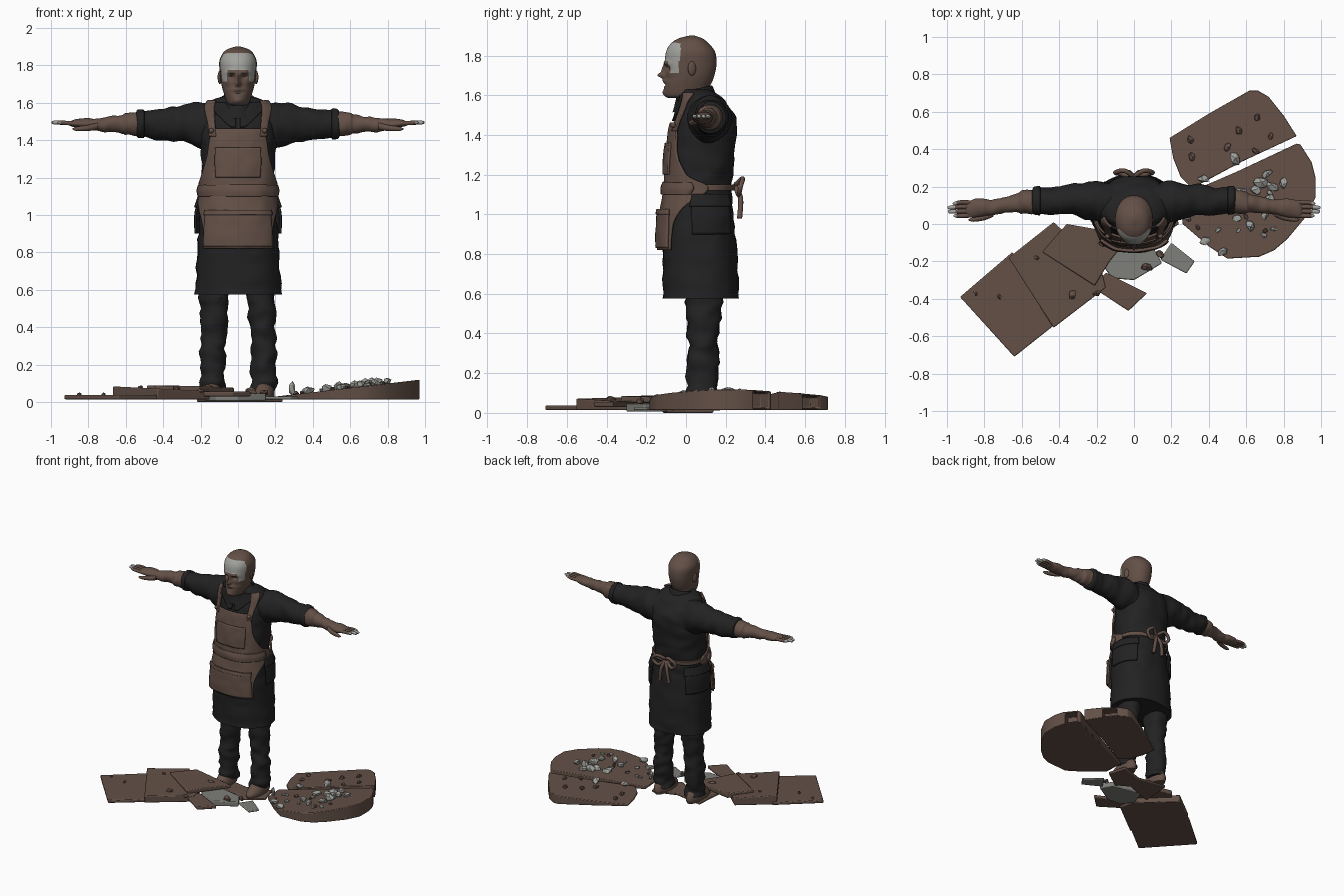
import bpy, bmesh, math, random
from mathutils import Vector, Matrix, noise

random.seed(4)
if "Cube" in bpy.data.objects:
    bpy.data.objects.remove(bpy.data.objects["Cube"])


def material(name, rgb):
    m = bpy.data.materials.new(name)
    m.use_nodes = True
    m.diffuse_color = (*rgb, 1)
    m.node_tree.nodes["Principled BSDF"].inputs["Base Color"].default_value = (*rgb, 1)
    return m


BROWN = material("warm brown", (0.125, 0.08, 0.062))
BLACK = material("cloth black", (0.016, 0.016, 0.017))
PALE = material("pale grey", (0.36, 0.36, 0.34))
PAPER = material("dull grey", (0.21, 0.21, 0.195))


def finish(name, bm, *mats, angle=50):
    bmesh.ops.recalc_face_normals(bm, faces=bm.faces)
    me = bpy.data.meshes.new(name)
    bm.to_mesh(me)
    bm.free()
    ob = bpy.data.objects.new(name, me)
    bpy.context.collection.objects.link(ob)
    for m in mats:
        me.materials.append(m)
    bpy.ops.object.select_all(action='DESELECT')
    ob.select_set(True)
    bpy.context.view_layer.objects.active = ob
    bpy.ops.object.shade_smooth_by_angle(angle=math.radians(angle))
    return ob


def spline(keys, steps=6):
    """Smooth interpolation through a list of equal-length tuples."""
    out = []
    for i in range(len(keys) - 1):
        a, b, c, d = (keys[max(0, min(len(keys) - 1, i + k))] for k in (-1, 0, 1, 2))
        for s in range(steps):
            t = s / steps
            out.append(tuple(q + t / 2 * (r - p + t * (2 * p - 5 * q + 4 * r - e + t * (3 * (q - r) + e - p)))
                             for p, q, r, e in zip(a, b, c, d)))
    return out + [keys[-1]]


def power(v, p):
    return math.copysign(abs(v) ** p, v)


def loft(name, keys, *mats, axis='z', n=32, steps=6, p=1.0, fold=0.0, freq=9, shape=None, rule=None):
    """Skin of ellipses (cx, cy, cz, radius a, radius b) along z or x."""
    bm = bmesh.new()
    rings = []
    for cx, cy, cz, ra, rb in spline(keys, steps):
        ring = []
        for k in range(n):
            t = 2 * math.pi * k / n
            u, w = power(math.cos(t), p), power(math.sin(t), p)
            c = Vector((cx, cy, cz))
            o = Vector((ra * u, rb * w, 0)) if axis == 'z' else Vector((0, ra * u, rb * w))
            co = c + o
            if fold:
                s = Vector((1, 1, 1.9)) if axis == 'z' else Vector((1.9, 1, 1))
                co += o.normalized() * fold * noise.noise(co * s * freq)
            ring.append(bm.verts.new(shape(co) if shape else co))
        rings.append(ring)
    for a, b in zip(rings, rings[1:]):
        for k in range(n):
            bm.faces.new((a[k], a[(k + 1) % n], b[(k + 1) % n], b[k]))
    bm.faces.new(rings[0])
    bm.faces.new(rings[-1])
    if rule:
        for f in bm.faces:
            f.material_index = int(rule(f.calc_center_median()))
    return finish(name, bm, *mats)


# Long coat
COAT = [(0, .075, .575, .232, .19), (0, .07, .8, .22, .188), (0, .06, 1.0, .208, .178),
        (0, .065, 1.12, .192, .163), (0, .075, 1.25, .195, .163), (0, .09, 1.4, .2, .165),
        (0, .1, 1.5, .205, .143), (0, .085, 1.57, .185, .11), (0, .065, 1.61, .14, .085), (0, .05, 1.63, .09, .07)]
loft("coat", COAT, BLACK, n=64, p=.88, fold=.012)
SKIN = spline(COAT, 12)


def on_coat(z, deg, off):
    """Point on the coat, angle measured from the front towards +x."""
    for a, b in zip(SKIN, SKIN[1:]):
        if z <= b[2]:
            break
    t = (z - a[2]) / (b[2] - a[2])
    _, cy, _, ra, rb = (p + t * (q - p) for p, q in zip(a, b))
    s, c = math.sin(math.radians(deg)), math.cos(math.radians(deg))
    return Vector(((ra + off) * power(s, .88), cy - (rb + off) * power(c, .88), z))


def patch(name, rows, mat, thick=.012, n=24, flip=1):
    """Cloth panel on the coat from rows (z, angle, angle, offset)."""
    bm = bmesh.new()
    grid = []
    for z, a, b, off in spline(rows, 5):
        row = [on_coat(z, flip * (a + (b - a) * k / n), off) for k in range(n + 1)]
        grid.append([bm.verts.new(v + Vector((0, .006 * noise.noise(v * 14), 0))) for v in row])
    for a, b in zip(grid, grid[1:]):
        for k in range(n):
            bm.faces.new((a[k], a[k + 1], b[k + 1], b[k]))
    ob = finish(name, bm, mat)
    mod = ob.modifiers.new("thickness", 'SOLIDIFY')
    mod.thickness, mod.offset = thick, 0
    return ob


def tube(name, pts, r, mat):
    cu = bpy.data.curves.new(name, 'CURVE')
    cu.dimensions, cu.bevel_depth, cu.bevel_resolution, cu.use_fill_caps = '3D', r, 3, True
    sp = cu.splines.new('POLY')
    path = spline(pts, 5)
    sp.points.add(len(path) - 1)
    for q, v in zip(sp.points, path):
        q.co = (*v, 1)
    cu.materials.append(mat)
    ob = bpy.data.objects.new(name, cu)
    bpy.context.collection.objects.link(ob)


# Apron with pockets, straps and ties
patch("apron", [(.82, -47, 47, .022), (.95, -53, 53, .016), (1.04, -72, 72, .013), (1.13, -104, 104, .013),
                (1.2, -70, 70, .013), (1.3, -50, 50, .013), (1.4, -42, 42, .014), (1.46, -34, 34, .016)], BROWN, n=48)
patch("bib_pocket", [(1.2, -30, 30, .022), (1.28, -31, 31, .024), (1.36, -30, 30, .022)], BROWN)
patch("lap_pocket", [(.83, -45, 45, .03), (.92, -46, 46, .028), (1.02, -46, 46, .024)], BROWN)
patch("lap_pocket_hem", [(1.0, -47, 47, .03), (1.025, -47, 47, .029)], BROWN)
patch("waist_fold", [(1.1, -80, 80, .02), (1.13, -84, 84, .025), (1.16, -80, 80, .02)], BROWN)
patch("waist_band", [(1.12, 95, 265, .012), (1.15, 95, 265, .012)], BROWN, n=40)
for s, side in ((1, "left"), (-1, "right")):
    patch(side + "_strap", [(1.42, 29, 41, .02), (1.5, 31, 44, .018), (1.57, 36, 58, .018), (1.61, 45, 78, .02)],
          BROWN, n=8, flip=s)
    patch(side + "_hip_pocket", [(.9, 82, 140, .012), (1.0, 82, 142, .02), (1.08, 84, 142, .012)], BLACK, flip=s)
    patch(side + "_hip_flap", [(1.04, 80, 144, .026), (1.1, 82, 144, .016)], BLACK, flip=s)
    patch(side + "_lapel", [(1.47, 2, 8, .01), (1.54, 4, 30, .012), (1.6, 20, 55, .012)], BLACK, n=8, flip=s)
    tube(side + "_bow_loop", [(0, .25, 1.15), (s * .05, .285, 1.18), (s * .1, .275, 1.14),
                              (s * .06, .265, 1.1), (0, .25, 1.14)], .012, BROWN)
    tube(side + "_bow_tail", [(0, .25, 1.14), (s * .025, .275, 1.08), (s * .04, .27, .98)], .013, BROWN)
    bm = bmesh.new()
    c = on_coat(1.45, s * 34, .034)
    bmesh.ops.create_uvsphere(bm, u_segments=12, v_segments=8, radius=.014, matrix=Matrix.Translation(c))
    finish(side + "_strap_button", bm, BROWN)

# Sleeves, forearms and hands
for s, side in ((1, "left"), (-1, "right")):
    def arm(keys):
        return [(s * k[0], *k[1:]) for k in keys]
    loft(side + "_sleeve", arm([(.08, .11, 1.47, .11, .12), (.2, .12, 1.48, .105, .122), (.29, .125, 1.49, .09, .1),
                                (.4, .125, 1.485, .078, .083), (.49, .125, 1.487, .073, .073),
                                (.505, .125, 1.487, .08, .08), (.535, .125, 1.487, .076, .075),
                                (.545, .125, 1.487, .055, .055)]), BLACK, axis='x', fold=.014)
    loft(side + "_forearm", arm([(.5, .125, 1.487, .055, .055), (.54, .12, 1.487, .064, .064), (.6, .115, 1.487, .06, .06),
                                 (.62, .112, 1.487, .05, .05), (.7, .1, 1.484, .042, .04), (.76, .09, 1.482, .042, .034),
                                 (.83, .085, 1.485, .05, .028), (.88, .08, 1.488, .045, .02), (.9, .08, 1.488, .03, .012)]),
         BROWN, axis='x', fold=.008, freq=14)
    for i, (dy, end) in enumerate(((-.033, .965), (-.011, .995), (.011, .998), (.033, .97))):
        loft(f"{side}_finger_{i + 1}", arm([(.86, .08 + dy, 1.488, .012, .012), (.92, .08 + dy * 1.1, 1.492, .012, .012),
                                            (end - .012, .077 + dy, 1.494, .01, .01), (end, .077 + dy, 1.493, .002, .002)]),
             BROWN, PALE, axis='x', n=10, rule=lambda c: abs(c.x) > .95)
    loft(side + "_thumb", arm([(.75, .06, 1.475, .02, .02), (.8, .036, 1.465, .016, .016),
                               (.86, .024, 1.46, .012, .012), (.885, .022, 1.46, .003, .003)]),
         BROWN, axis='x', n=12)

# Trousers and shoes
for s, side in ((1, "left"), (-1, "right")):
    loft(side + "_trouser_leg", [(s * .135, .08, .06, .068, .078), (s * .137, .08, .12, .068, .075),
                                 (s * .135, .085, .25, .066, .08), (s * .13, .085, .36, .067, .072),
                                 (s * .125, .09, .5, .076, .088), (s * .12, .09, .66, .08, .1)],
         BLACK, fold=.018, freq=12)
    loft(side + "_shoe", [(s * .14, .05, .012, .05, .12), (s * .14, .05, .04, .056, .13),
                          (s * .14, .065, .075, .05, .105), (s * .135, .085, .11, .035, .06)], BROWN)

# Neck and collar
loft("neck", [(0, .05, 1.52, .075, .08), (0, .045, 1.6, .066, .072), (0, .05, 1.7, .066, .075)], BROWN)
loft("collar", [(0, .045, 1.54, .115, .11), (0, .045, 1.59, .1, .1), (0, .045, 1.625, .088, .09),
                (0, .045, 1.63, .08, .08), (0, .045, 1.6, .07, .07)], BLACK, fold=.008,
     shape=lambda v: v + Vector((0, 0, .22 * (v.y - .05))))

# Head: (z, front, back, half width), then soft bumps on the face
PROFILE = [(1.585, -.085, .04, .035), (1.6, -.103, .08, .058), (1.65, -.11, .122, .076), (1.7, -.1, .143, .089),
           (1.76, -.107, .154, .097), (1.82, -.1, .146, .1), (1.86, -.077, .115, .084), (1.885, -.04, .085, .058),
           (1.9, .015, .045, .014)]
BUMPS = [(0, 1.7, .013, .016, .042), (0, 1.73, .01, .022, .018), (.035, 1.762, .025, .009, .012),
         (.034, 1.738, .016, .011, -.018), (0, 1.672, .035, .009, .01), (0, 1.652, .025, .005, -.008),
         (0, 1.61, .03, .018, .012), (.05, 1.705, .02, .015, .006)]


def face_shape(v):
    if v.y < 0:
        for x, z, sx, sz, amp in BUMPS:
            v.y -= amp * math.exp(-((abs(v.x) - x) / sx) ** 2 - ((v.z - z) / sz) ** 2)
    return v


def bare_patch(c):
    brow = c.z > 1.772 and c.z < 1.868 - .25 * max(0, abs(c.x) - .045) and c.y < -.028
    temple = 1.715 < c.z < 1.775 and .058 < abs(c.x) and c.y < -.035
    return brow or temple


loft("head", [(0, (f + b) / 2, z, w, (b - f) / 2) for z, f, b, w in PROFILE], BROWN, PALE,
     n=96, steps=9, p=.93, shape=face_shape, rule=bare_patch)
for s, side in ((1, "left"), (-1, "right")):
    bm = bmesh.new()
    m = Matrix.Translation((s * .097, .03, 1.735)) @ Matrix.Rotation(s * .35, 4, 'Z') @ Matrix.Diagonal((.01, .022, .036, 1))
    bmesh.ops.create_uvsphere(bm, u_segments=16, v_segments=10, radius=1, matrix=m)
    finish(side + "_ear", bm, BROWN)


def slab(name, pts, low, top, mat, hollow=None, bevel=.006):
    """Flat piece with a sloping top; hollow = direction of a recessed edge."""
    bm = bmesh.new()
    lo = [bm.verts.new((x, y, low)) for x, y in pts]
    hi = [bm.verts.new((x, y, top(x, y))) for x, y in pts]
    n = len(pts)
    bm.faces.new(lo)
    bm.faces.new(hi)
    sides = [bm.faces.new((lo[i], lo[(i + 1) % n], hi[(i + 1) % n], hi[i])) for i in range(n)]
    bmesh.ops.recalc_face_normals(bm, faces=bm.faces)
    if hollow:
        edge = max(sides, key=lambda f: f.normal.dot(Vector(hollow).normalized()))
        bmesh.ops.inset_individual(bm, faces=[edge], thickness=.014)
        bmesh.ops.inset_individual(bm, faces=[edge], thickness=.006, depth=-.07)
    ob = finish(name, bm, mat, angle=30)
    mod = ob.modifiers.new("soft edge", 'BEVEL')
    mod.width, mod.segments = bevel, 2
    return ob


# Broken table top
def table(x, y):
    return .028 + .118 * max(0, x - .2)


slab("table_half_back", [(.19, .46), (.4, .59), (.62, .715), (.66, .715), (.72, .68), (.8, .58), (.87, .47), (.58, .335),
                         (.31, .19), (.25, .25), (.21, .35)], .014, table, BROWN, (.8, .6, 0))
slab("table_half_front", [(.25, .15), (.55, .28), (.87, .43), (.89, .425), (.95, .33), (.97, .25), (.97, .14), (.92, .04),
                          (.82, -.08), (.75, -.14), (.67, -.175), (.5, -.185), (.4, -.12), (.26, 0)],
     .014, table, BROWN, (.8, .5, 0))

# Boards and sheets
slab("outer_board", [(-.93, -.39), (-.64, -.71), (-.4, -.52), (-.65, -.15)], .014, lambda x, y: .038, BROWN)
slab("middle_board", [(-.67, -.18), (-.43, -.555), (-.15, -.34), (-.18, -.22), (-.43, .01)], .014,
     lambda x, y: .07 - .05 * (x + .4), BROWN)
slab("inner_board", [(-.49, -.15), (-.36, 0), (-.02, -.06), (-.13, -.2), (-.21, -.33)], .05,
     lambda x, y: .088 - .04 * max(0, x + .3), BROWN)
slab("short_plank", [(-.22, -.34), (-.15, -.26), (.07, -.37), (-.03, -.465)], .03, lambda x, y: .055, BROWN)
slab("wide_sheet", [(-.18, -.2), (-.13, -.07), (.1, -.12), (.15, -.21), (0, -.3), (-.12, -.29)], .006,
     lambda x, y: .045, PAPER)
slab("small_sheet", [(.14, -.19), (.2, -.1), (.325, -.2), (.28, -.265)], .014, lambda x, y: .03, PAPER)
slab("foot_rubble", [(-.22, -.12), (-.2, .12), (.02, .08), (.2, .14), (.24, 0), (.1, -.1), (0, -.04)], 0,
     lambda x, y: .02, BROWN)


def chip(name, x, y, z, size, mat, tall=.6):
    bm = bmesh.new()
    m = (Matrix.Translation((x, y, z)) @ Matrix.Rotation(random.uniform(0, 6), 4, 'Z')
         @ Matrix.Rotation(random.uniform(-.4, .4), 4, 'X') @ Matrix.Diagonal((size, size * .65, size * tall, 1)))
    bmesh.ops.create_icosphere(bm, subdivisions=1, radius=1, matrix=m)
    for v in bm.verts:
        v.co += Vector([random.uniform(-.2, .2) * size for _ in range(3)]) * .8
    finish(name, bm, mat, angle=20)


# Shards and scraps
spots = [(.71, .27), (.68, .22), (.74, .2), (.65, .18), (.57, .16), (.55, .03), (.62, -.01), (.38, -.09),
         (.47, -.15), (.37, .24), (.7, .05), (.72, .13), (.54, .35), (.8, .22)]
for i, (x, y) in enumerate(spots):
    chip(f"shard_{i + 1}", x, y, table(x, y) + .012, random.uniform(.028, .046), PALE)
for i in range(16):
    x, y = random.uniform(.32, .8), random.uniform(-.08, .2)
    chip(f"splinter_{i + 1}", x, y, table(x, y) + .006, random.uniform(.012, .022), random.choice((PALE, BROWN)))
for i, (x, y) in enumerate([(.3, .45), (.31, .36), (.5, .41), (.56, .5), (.66, .57), (.65, .39), (.73, .47)]):
    chip(f"crumb_{i + 1}", x, y, table(x, y) + .004, random.uniform(.015, .03), BROWN)
for i, (x, y, z, r) in enumerate([(-.85, -.37, .04, .017), (-.72, -.39, .04, .016), (-.33, -.38, .07, .03),
                                  (-.52, -.18, .078, .016), (-.2, -.37, .06, .022), (.07, -.23, .055, .035),
                                  (.14, -.16, .05, .03), (-.16, -.1, .075, .035)]):
    chip(f"scrap_{i + 1}", x, y, z, r, BROWN)
chip("upright_shard", .29, .03, .07, .025, PALE, tall=1.6)
